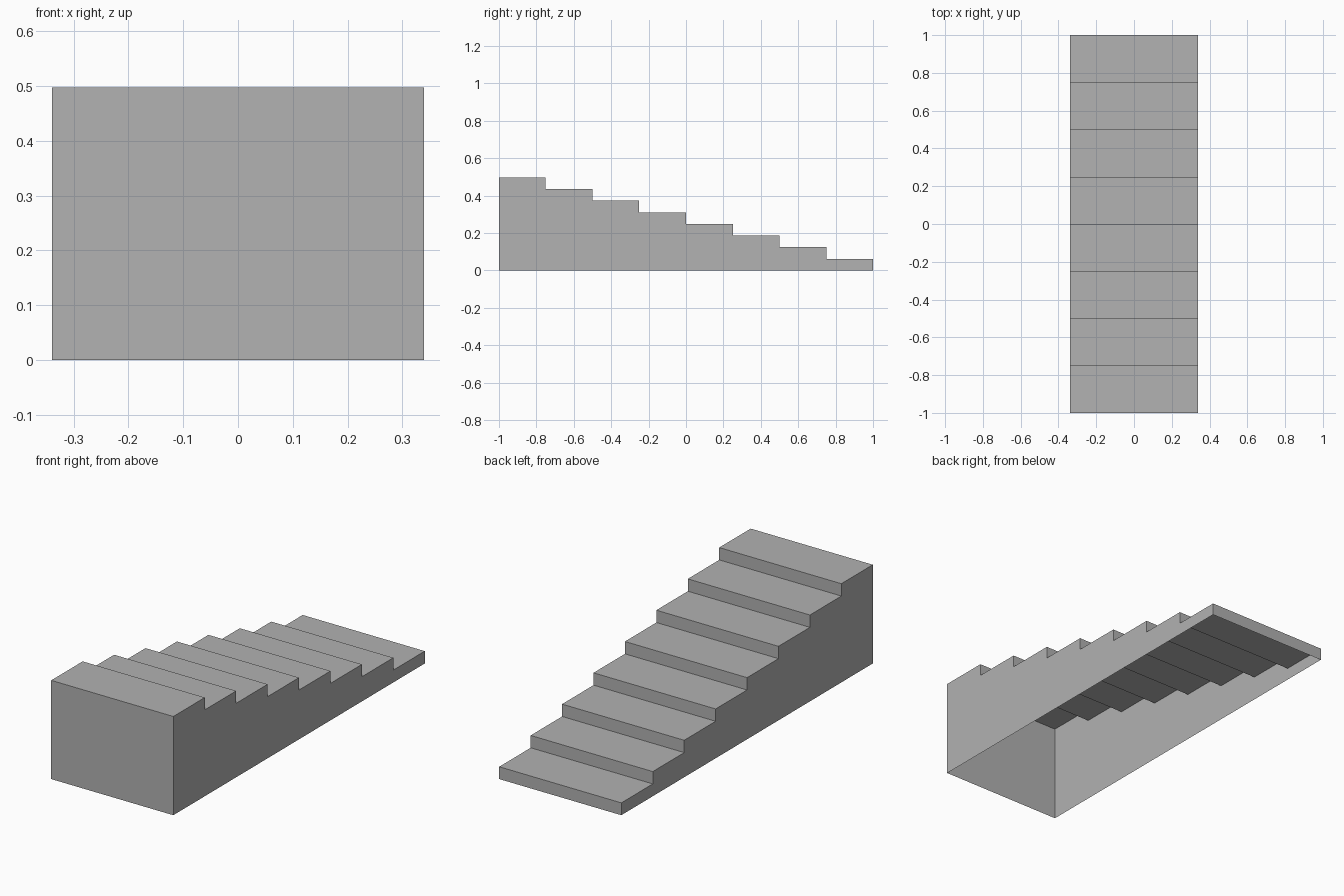
import bpy
import bmesh

STEPS = 8
HALF_WIDTH = 0.34
LENGTH = 2.0
HEIGHT = 0.497
RUN = LENGTH / STEPS
RISE = HEIGHT / STEPS

cube = bpy.data.objects.get("Cube")
if cube:
    bpy.data.objects.remove(cube, do_unlink=True)

# Single plain grey
grey = bpy.data.materials.new("concrete_grey")
grey.use_nodes = True
colour = (0.445, 0.445, 0.445, 1.0)
grey.diffuse_color = colour
grey.node_tree.nodes["Principled BSDF"].inputs["Base Color"].default_value = colour

# Stepped side profile (y, z), from the tall front down to the low back
profile = [(-LENGTH / 2, 0.0)]
for i in range(STEPS):
    z = HEIGHT - i * RISE
    y = -LENGTH / 2 + i * RUN
    profile += [(y, z), (y + RUN, z)]
profile.append((LENGTH / 2, 0.0))

bm = bmesh.new()
left = [bm.verts.new((HALF_WIDTH, y, z)) for y, z in profile]
right = [bm.verts.new((-HALF_WIDTH, y, z)) for y, z in profile]

# Front wall, treads, risers and back edge; the underside stays open
for i in range(len(profile) - 1):
    bm.faces.new((left[i], left[i + 1], right[i + 1], right[i]))

# Side walls
bm.faces.new(left[::-1])
bm.faces.new(right)

mesh = bpy.data.meshes.new("staircase")
bm.to_mesh(mesh)
bm.free()
mesh.materials.append(grey)
staircase = bpy.data.objects.new("staircase", mesh)
bpy.context.collection.objects.link(staircase)
